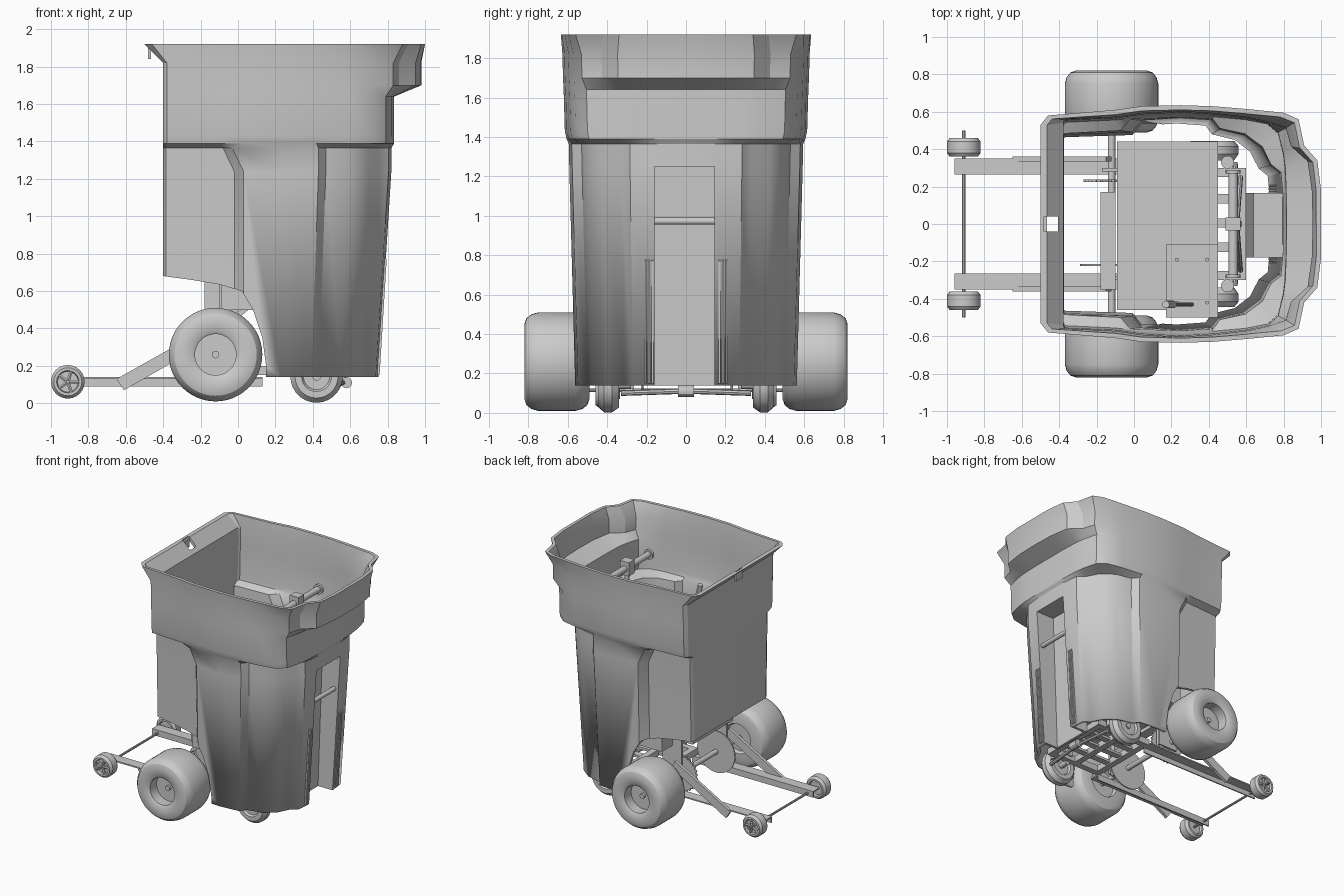
import bpy, bmesh, math
from mathutils import Vector

if "Cube" in bpy.data.objects:
    bpy.data.objects.remove(bpy.data.objects["Cube"])


def activate(ob):
    bpy.ops.object.select_all(action='DESELECT')
    ob.select_set(True)
    bpy.context.view_layer.objects.active = ob


def mesh_obj(name, verts, faces, smooth=True, fix=True):
    me = bpy.data.meshes.new(name)
    bm = bmesh.new()
    vs = [bm.verts.new(v) for v in verts]
    for f in faces:
        bm.faces.new([vs[i] for i in f])
    if fix:
        bmesh.ops.recalc_face_normals(bm, faces=bm.faces)
    bm.to_mesh(me)
    bm.free()
    ob = bpy.data.objects.new(name, me)
    bpy.context.collection.objects.link(ob)
    if smooth:
        activate(ob)
        bpy.ops.object.shade_smooth_by_angle(angle=math.radians(30))
    return ob


def prism(name, prof, y0, y1):
    """Extrude an x-z profile along y."""
    n = len(prof)
    verts = [(x, y, z) for y in (y0, y1) for x, z in prof]
    faces = [tuple(range(n)), tuple(reversed(range(n, 2 * n)))]
    faces += [(i, i + n, (i + 1) % n + n, (i + 1) % n) for i in range(n)]
    return mesh_obj(name, verts, faces, False)


def box(name, lo, hi):
    return prism(name, [(lo[0], lo[2]), (hi[0], lo[2]), (hi[0], hi[2]), (lo[0], hi[2])], lo[1], hi[1])


def rod(name, a, b, r, n=16):
    a, b = Vector(a), Vector(b)
    q = (b - a).to_track_quat('Z', 'Y')
    ring = [q @ Vector((r * math.cos(2 * math.pi * k / n), r * math.sin(2 * math.pi * k / n), 0)) for k in range(n)]
    faces = [(k, (k + 1) % n, (k + 1) % n + n, k + n) for k in range(n)]
    faces += [tuple(reversed(range(n))), tuple(range(n, 2 * n))]
    return mesh_obj(name, [a + v for v in ring] + [b + v for v in ring], faces)


def lathe(name, cx, cz, prof, side, n=40):
    """Turn a (radius, y) profile round a y-directed axis, on side +1 or -1."""
    m = len(prof)
    verts = [(cx + r * math.cos(2 * math.pi * k / n), side * y, cz + r * math.sin(2 * math.pi * k / n))
             for k in range(n) for r, y in prof]
    faces = [(k * m + j, k * m + j + 1, (k + 1) % n * m + j + 1, (k + 1) % n * m + j)
             for k in range(n) for j in range(m - 1)]
    faces += [tuple(k * m for k in range(n)), tuple(k * m + m - 1 for k in reversed(range(n)))]
    return mesh_obj(name, verts, faces)


# Bin shell: half outlines from back centre to front centre
low = [(-.4, 0), (-.4, .47), (-.385, .5), (-.02, .515), (.03, .58), (.25, .595), (.43, .58), (.47, .53),
       (.6, .5), (.7, .425), (.75, .33), (.805, .285), (.82, .16), (.82, 0)]
skirt = [(-.4, 0), (-.4, .54), (-.38, .57), (-.1, .585), (.04, .605), (.25, .615), (.42, .605), (.6, .585),
         (.72, .56), (.79, .5), (.82, .38), (.83, .3), (.835, .16), (.835, 0)]
grip = skirt[:9] + [(.83, .52), (.86, .42), (.95, .34), (.975, .18), (.98, 0)]
rim = [(-.5, 0), (-.5, .53), (-.46, .58), (-.1, .61), (.04, .63), (.25, .635), (.42, .63), (.6, .615),
       (.8, .595), (.88, .56), (.91, .42), (.98, .34), (1, .18), (1, 0)]
base = [(x * .915 if x > .1 else x, y * .945) for x, y in low]
ledge = low[:3] + [(-.08, .52), (-.03, .58)] + low[5:]
rings = [(.14, base, 1), (1.24, low, .995), (1.365, ledge, 1), (1.39, skirt, .985), (1.43, skirt, 1),
         (1.64, skirt, 1.01), (1.70, grip, 1.015), (1.82, grip, 1.02), (1.92, rim, 1)]
verts = []
for z, half, s in rings:
    verts += [(x, y * s, z) for x, y in half] + [(x, -y * s, z) for x, y in half[-2:0:-1]]
n = 2 * len(low) - 2
faces = [(j * n + i, (j + 1) * n + i, (j + 1) * n + (i + 1) % n, j * n + (i + 1) % n)
         for j in range(len(rings) - 1) for i in range(n)]
shell = mesh_obj("bin_shell", verts, faces, True, False)
sol = shell.modifiers.new("thickness", 'SOLIDIFY')
sol.thickness, sol.offset = .025, -1
activate(shell)

# Wheel arch, front slot and rear rim hole cut from the shell
cutters = [
    prism("arch_cutter", [(-.8, -.1), (.15, -.1), (.15, .2), (.13, .35), (.08, .5), (.02, .6), (-.1, .635),
                          (-.25, .66), (-.4, .68), (-.8, .69)], -1, 1),
    box("slot_cutter", (.6, -.16, .0), (1.1, .145, 1.25)),
    box("rim_cutter", (-.48, -.04, 1.7), (-.405, .04, 2)),
    box("top_trim_cutter", (-2, -2, 1.92), (2, 2, 3)),
]
activate(shell)
for c in cutters:
    c.hide_render = True
    mod = shell.modifiers.new("cut", 'BOOLEAN')
    mod.operation, mod.object, mod.solver = 'DIFFERENCE', c, 'EXACT'
for mod in list(shell.modifiers):
    bpy.ops.object.modifier_apply(modifier=mod.name)
for c in cutters:
    bpy.data.objects.remove(c)
box("rim_latch", (-.48, -.04, 1.84), (-.465, .04, 1.91))

# Recessed front slot: back, roof, side walls and the catch bar across it
prism("slot_back", [(.60, .14), (.62, .14), (.66, 1.25), (.64, 1.25)], -.18, .165)
box("slot_roof", (.64, -.18, 1.25), (.80, .165, 1.27))
for y, tag in ((-.18, "right"), (.145, "left")):
    prism("slot_wall_" + tag, [(.60, .14), (.735, .14), (.795, 1.25), (.64, 1.25)], y, y + .02)
rod("catch_bar", (.765, -.18, .973), (.765, .165, .973), .018)

# Parts repeated on both sides
tyre = [(.02, .72), (.11, .72), (.11, .805), (.125, .815), (.19, .82), (.22, .81), (.24, .785), (.25, .75),
        (.25, .56), (.24, .525), (.22, .5), (.19, .49), (.12, .49), (.11, .52), (.02, .52)]
small = [(.02, .44), (.055, .44), (.06, .46), (.075, .46), (.09, .44), (.09, .38), (.075, .36),
         (.06, .36), (.055, .38), (.02, .38)]
steer = [(.02, .43), (.07, .43), (.08, .445), (.115, .445), (.14, .415), (.14, .375), (.115, .34),
         (.08, .34), (.07, .355), (.02, .355)]
for s, tag in ((1, "left"), (-1, "right")):
    def sprism(name, prof, a, b):
        return prism(f"{name}_{tag}", prof, *sorted((s * a, s * b)))

    def sbox(name, lo, hi):
        sprism(name, [(lo[0], lo[2]), (hi[0], lo[2]), (hi[0], hi[2]), (lo[0], hi[2])], lo[1], hi[1])

    lathe("rear_wheel_" + tag, -.12, .26, tyre, s, 48)
    lathe("trailing_caster_" + tag, -.91, .115, small, s, 24)
    for k in range(5):
        a = k * 2 * math.pi / 5
        rod(f"caster_spoke_{tag}_{k}", (-.91, s * .445, .115),
            (-.91 + .06 * math.cos(a), s * .445, .115 + .06 * math.sin(a)), .01, 6)
    lathe("steering_wheel_" + tag, .42, .143, steer, s, 28)
    rod("steering_stub_" + tag, (.42, s * .28, .143), (.42, s * .44, .143), .022)
    rod("kingpin_" + tag, (.5, s * .33, .15), (.5, s * .33, .3), .035)
    sbox("trailing_rail", (-.96, .265, .09), (.13, .275, .14))
    sbox("trailing_rail_top", (-.96, .265, .13), (.13, .35, .14))
    sprism("diagonal_brace", [(-.61, .07), (-.12, .35), (-.15, .41), (-.65, .13)], .335, .36)
    sbox("frame_rail", (.1, .25, .15), (.6, .3, .2))
    sbox("axle_bracket", (-.17, .28, .2), (0, .3, .66))
    sprism("bracket_strut", [(-.02, .47), (.02, .47), (.14, .57), (.12, .6)], .3, .33)
    for k in range(3):
        y = .166 + k * .017
        sprism(f"slot_rib_{k}", [(.72, .15), (.757, .15), (.795, .77), (.76, .8)], y, y + .009)
    rod("handlebar_cap_" + tag, (.53, s * .27, 1.67), (.53, s * .29, 1.67), .04)
    rod("tie_rod_" + tag, (.56, s * .03, .11), (.54, s * .33, .1), .014, 8)

# Rear axle, sprocket and brake disc
rod("rear_axle", (-.12, -.74, .26), (-.12, .74, .26), .02)
rod("brake_disc", (-.12, -.225, .26), (-.12, -.215, .26), .17, 32)
teeth = [(-.12 + r * math.cos(a * math.pi / 28), .26 + r * math.sin(a * math.pi / 28))
         for a in range(56) for r in ((.15 if a % 2 else .135),)]
prism("drive_sprocket", teeth, .225, .238)
rod("caster_axle", (-.91, -.5, .115), (-.91, .5, .115), .009, 8)

# Chassis and drive housing
for k, x in enumerate((.1, .32, .55)):
    box(f"cross_member_{k}", (x, -.3, .15), (x + .05, .3, .2))
for k, y in enumerate((-.15, -.02, .11)):
    box(f"floor_slat_{k}", (.1, y, .16), (.6, y + .05, .18))
box("motor_block", (-.18, -.35, .48), (-.1, .17, .75))
box("drive_housing", (-.09, -.46, .5), (.45, .44, .78))
box("control_box", (.17, -.5, .7), (.45, -.11, .9))
for k in range(4):
    x, y = .23 + .16 * (k % 2), -.42 + .23 * (k // 2)
    rod(f"control_bolt_{k}", (x, y, .9), (x, y, .912), .01, 8)
for k, (x, y) in enumerate(((-.05, -.28), (-.05, .25), (.4, -.28), (.4, .25))):
    box(f"housing_leg_{k}", (x, y, .18), (x + .04, y + .04, .5))

# Steering column, handlebar and lever
rod("steering_column", (.56, 0, .1), (.53, 0, 1.66), .02)
rod("handlebar", (.53, -.28, 1.67), (.53, .28, 1.67), .025)
box("handlebar_clamp", (.49, -.035, 1.62), (.57, .035, 1.73))
for y, tag in ((-.25, "right"), (.25, "left")):
    rod("column_brace_" + tag, (.57, y, .3), (.55, 0, .75), .013, 8)
rod("steering_hub", (.58, -.04, .11), (.58, .04, .11), .03, 12)
rod("lever_shaft", (.31, -.43, .9), (.21, -.43, 1.3), .01, 8)
rod("lever_grip", (.21, -.43, 1.3), (.17, -.43, 1.46), .02, 12)
